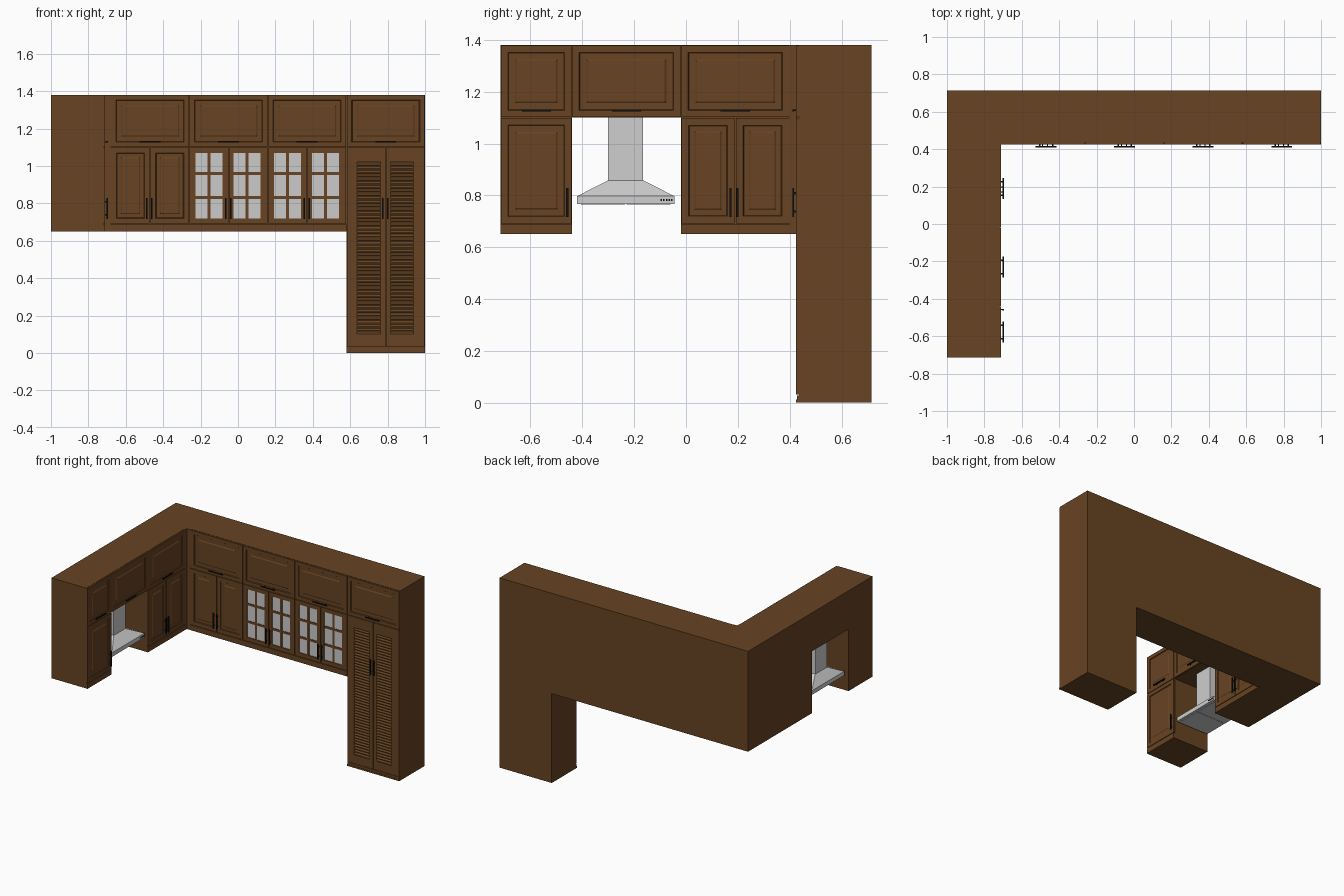
import bpy, bmesh, math
from mathutils import Vector

if "Cube" in bpy.data.objects:
    bpy.data.objects.remove(bpy.data.objects["Cube"])


def material(name, rgb):
    m = bpy.data.materials.new(name)
    m.diffuse_color = (*rgb, 1)
    m.use_nodes = True
    m.node_tree.nodes["Principled BSDF"].inputs["Base Color"].default_value = m.diffuse_color
    return m


WOOD = material("brown_wood", (0.135, 0.056, 0.016))
BLACK = material("black_metal", (0.006, 0.006, 0.006))
STEEL = material("brushed_steel", (0.62, 0.62, 0.62))
GLASS = material("pale_glass", (0.60, 0.60, 0.60))
T = 0.01                       # door thickness
FRONT_Y, FRONT_X = 0.425, -0.71  # door planes of the two runs


# side "back": u = x, faces -y.  side "left": u = y, faces +x.  d = depth out of the door plane
def place(side, u, d, z):
    return Vector((u, FRONT_Y - d, z)) if side == "back" else Vector((FRONT_X + d, u, z))


def normal(side):
    return Vector((0, -1, 0)) if side == "back" else Vector((1, 0, 0))


def finish(bm, name, mat):
    me = bpy.data.meshes.new(name)
    bm.to_mesh(me)
    bm.free()
    me.materials.append(mat)
    ob = bpy.data.objects.new(name, me)
    bpy.context.collection.objects.link(ob)
    return ob


def hexa(bm, pts):
    """Box from four bottom and four top corners."""
    v = [bm.verts.new(p) for p in pts]
    fs = [bm.faces.new([v[i] for i in q]) for q in
          ((3, 2, 1, 0), (4, 5, 6, 7), (0, 1, 5, 4), (1, 2, 6, 5), (2, 3, 7, 6), (3, 0, 4, 7))]
    bmesh.ops.recalc_face_normals(bm, faces=fs)
    return fs


def block(bm, side, u0, u1, d0, d1, z0, z1):
    return hexa(bm, [place(side, u, d, z) for z in (z0, z1)
                     for u, d in ((u0, d0), (u1, d0), (u1, d1), (u0, d1))])


def box(name, mat, x0, x1, y0, y1, z0, z1):
    bm = bmesh.new()
    hexa(bm, [(x, y, z) for z in (z0, z1) for x, y in ((x0, y0), (x1, y0), (x1, y1), (x0, y1))])
    return finish(bm, name, mat)


def carcass(name, profile, a, b):
    """Extrude a front outline between two points' offsets."""
    bm = bmesh.new()
    f = bm.faces.new([bm.verts.new(a(u, z)) for u, z in profile])
    r = bmesh.ops.extrude_face_region(bm, geom=[f])
    vs = [g for g in r["geom"] if isinstance(g, bmesh.types.BMVert)]
    bmesh.ops.translate(bm, verts=vs, vec=b)
    bmesh.ops.recalc_face_normals(bm, faces=bm.faces)
    return finish(bm, name, WOOD)


def panel_door(name, side, u0, u1, z0, z1, m1=0.026, m2=0.025):
    """Raised panel door: frame, groove, flat field, raised centre."""
    g = 0.002
    bm = bmesh.new()
    fs = block(bm, side, u0 + g, u1 - g, -T, 0, z0 + g, z1 - g)
    n = normal(side)
    f = max(fs, key=lambda q: q.normal.dot(n))
    for th, dp in ((m1, 0), (0.003, -0.005), (m2, 0.0), (0.006, 0.004)):
        bmesh.ops.inset_region(bm, faces=[f], thickness=th, depth=dp, use_even_offset=True)
    return finish(bm, name, WOOD)


def frame(bm, side, u0, u1, z0, z1, a0, a1, c0, c1):
    """Rectangular frame with opening a0..a1 by c0..c1."""
    g = 0.002
    block(bm, side, u0 + g, a0, -T, 0, z0 + g, z1 - g)
    block(bm, side, a1, u1 - g, -T, 0, z0 + g, z1 - g)
    block(bm, side, a0, a1, -T, 0, z0 + g, c0)
    block(bm, side, a0, a1, -T, 0, c1, z1 - g)


def glass_door(name, u0, u1, a0, a1):
    c0, c1 = 0.72, 1.07
    bm = bmesh.new()
    frame(bm, "back", u0, u1, 0.69, 1.10, a0, a1, c0, c1)
    mid = (a0 + a1) / 2
    block(bm, "back", mid - 0.008, mid + 0.008, -T, -0.002, c0, c1)
    for z in (0.832, 0.96):
        block(bm, "back", a0, a1, -T, -0.0025, z - 0.008, z + 0.008)
    finish(bm, name, WOOD)
    bm = bmesh.new()
    block(bm, "back", a0, a1, -T, -0.006, c0, c1)
    finish(bm, name + "_panes", GLASS)


def louver_door(name, u0, u1, a0, a1):
    c0, c1, n = 0.095, 1.02, 46
    bm = bmesh.new()
    frame(bm, "back", u0, u1, 0.03, 1.10, a0, a1, c0, c1)
    p = (c1 - c0) / n
    for i in range(n):  # tilted slats, outer edge low
        z = c0 + i * p
        hexa(bm, [place("back", u, d, z + h) for lift in (0, 0.005)
                  for u, d, h in ((a0, -T, 0.012 + lift), (a1, -T, 0.012 + lift),
                                  (a1, -0.001, 0.001 + lift), (a0, -0.001, 0.001 + lift))])
    finish(bm, name, WOOD)


def handle(name, side, u, z, upright):
    """Bar pull on two short posts."""
    L, r = 0.056, 0.004
    bm = bmesh.new()
    if upright:
        block(bm, side, u - r, u + r, 0.008, 0.015, z - L, z + L)
        for s in (-0.035, 0.035):
            block(bm, side, u - r * .7, u + r * .7, -0.002, 0.009, z + s - r, z + s + r)
    else:
        block(bm, side, u - L, u + L, 0.008, 0.015, z - r, z + r)
        for s in (-0.035, 0.035):
            block(bm, side, u + s - r, u + s + r, -0.002, 0.009, z - r * .7, z + r * .7)
    finish(bm, name, BLACK)


# carcasses of both runs
carcass("left_run_carcass",
        [(-0.715, 0.65), (-0.44, 0.65), (-0.44, 1.10), (-0.02, 1.10),
         (-0.02, 0.65), (0.715, 0.65), (0.715, 1.38), (-0.715, 1.38)],
        lambda u, z: (-1, u, z), (1 + FRONT_X - T, 0, 0))
carcass("back_run_carcass",
        [(FRONT_X - T, 0.65), (0.58, 0.65), (0.58, 0), (1, 0), (1, 1.38), (FRONT_X - T, 1.38)],
        lambda u, z: (u, 0.715, z), (0, FRONT_Y + T - 0.715, 0))

# bottom rails, corner fillers and plinth
bm = bmesh.new()
block(bm, "left", -0.715, -0.44, -T, 0, 0.65, 0.688)
block(bm, "left", -0.02, FRONT_Y, -T, 0, 0.65, 0.688)
block(bm, "left", 0.398, FRONT_Y + T, -T, 0, 0.688, 1.38)
block(bm, "back", FRONT_X, 0.58, -T, 0, 0.65, 0.688)
block(bm, "back", FRONT_X - T, -0.68, -T, 0, 0.688, 1.38)
block(bm, "back", 0.58, 1.0, -T, 0, 0.0, 0.012)
block(bm, "back", 0.58, 1.0, -T, -0.003, 0.012, 0.028)
finish(bm, "rails_and_fillers", WOOD)

# upper row of lift-up doors
for side, spans in (("left", ((-0.715, -0.44), (-0.44, -0.02), (-0.02, 0.40))),
                    ("back", ((-0.68, -0.26), (-0.26, 0.16), (0.16, 0.58), (0.58, 1.0)))):
    for i, (a, b) in enumerate(spans):
        panel_door(f"{side}_upper_door_{i}", side, a, b, 1.10, 1.38)
        handle(f"{side}_upper_handle_{i}", side, (a + b) / 2, 1.128, False)

# lower solid doors
panel_door("left_single_door", "left", -0.715, -0.44, 0.69, 1.10)
handle("left_single_handle", "left", -0.458, 0.773, True)
for side, a, b in (("left", -0.02, 0.40), ("back", -0.68, -0.26)):
    m = (a + b) / 2
    for tag, p, q in (("a", a, m), ("b", m, b)):
        panel_door(f"{side}_lower_door_{tag}", side, p, q, 0.69, 1.10, 0.028, 0.02)

# glazed doors, louvered pantry doors
for i, a in enumerate((-0.26, 0.16)):
    glass_door(f"glazed_door_{i}_a", a, a + 0.21, a + 0.033, a + 0.177)
    glass_door(f"glazed_door_{i}_b", a + 0.21, a + 0.42, a + 0.236, a + 0.38)
louver_door("pantry_door_a", 0.58, 0.79, 0.636, 0.762)
louver_door("pantry_door_b", 0.79, 1.0, 0.815, 0.937)

# upright handles on every pair of doors
for side, m in (("left", 0.185), ("back", -0.475), ("back", -0.053), ("back", 0.367), ("back", 0.787)):
    for s in (-0.0135, 0.0135):
        handle(f"{side}_pair_handle", side, m + s, 0.773, True)

# cooker hood
box("hood_base", STEEL, -0.98, -0.72, -0.42, -0.045, 0.767, 0.797)
box("hood_chimney", STEEL, -0.925, -0.79, -0.30, -0.165, 0.858, 1.10)
bm = bmesh.new()
hexa(bm, [(-0.98, -0.42, 0.797), (-0.72, -0.42, 0.797), (-0.72, -0.045, 0.797), (-0.98, -0.045, 0.797),
          (-0.925, -0.30, 0.858), (-0.79, -0.30, 0.858), (-0.79, -0.165, 0.858), (-0.925, -0.165, 0.858)])
finish(bm, "hood_canopy", STEEL)
for i, y in enumerate((-0.405, -0.23)):
    box(f"hood_filter_{i}", STEEL, -0.96, -0.74, y, y + 0.17, 0.764, 0.768)
for i in range(5):
    y = -0.098 + i * 0.01
    box(f"hood_button_{i}", BLACK, -0.721, -0.718, y, y + 0.006, 0.778, 0.785)
